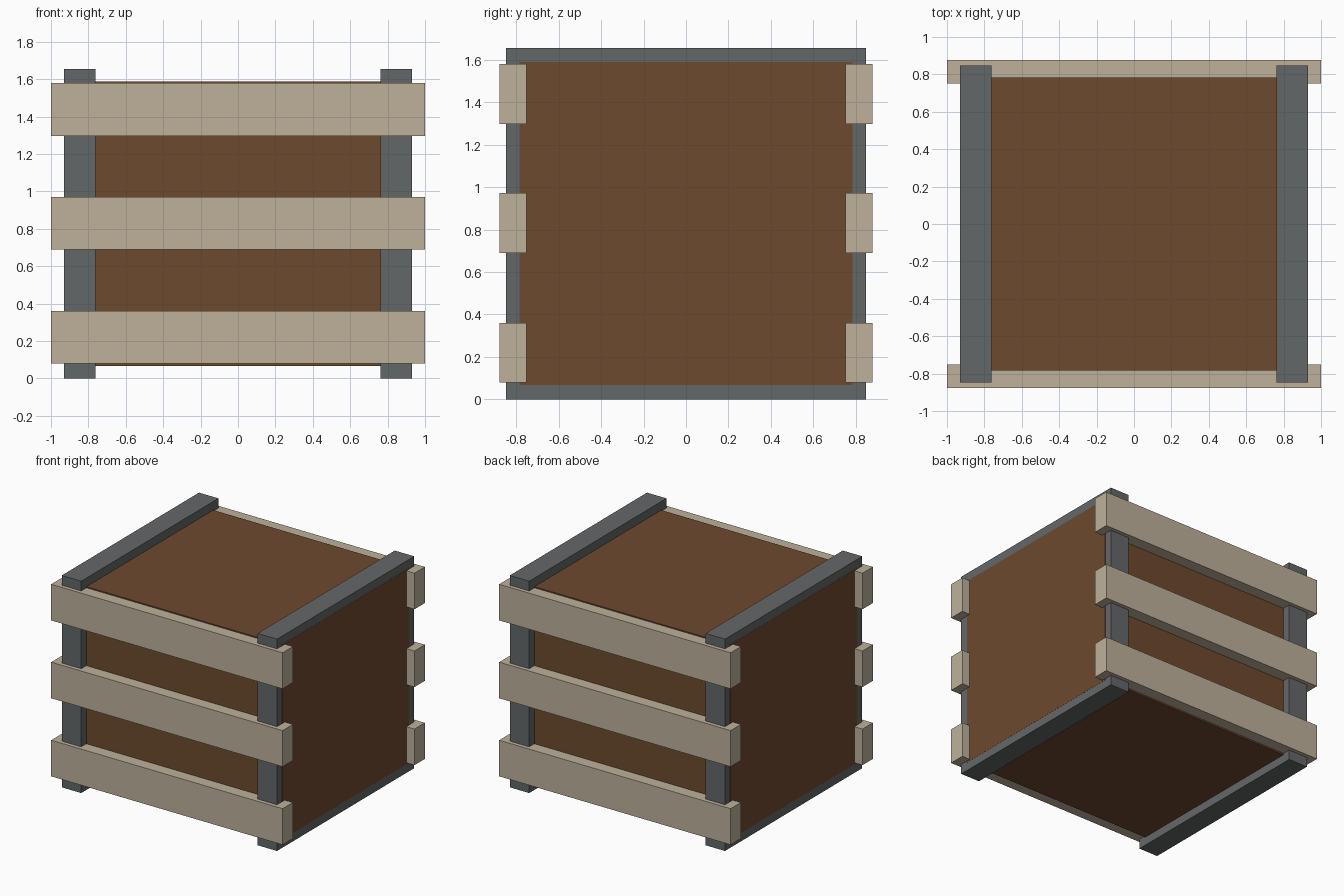
import bpy

if "Cube" in bpy.data.objects:
    bpy.data.objects.remove(bpy.data.objects["Cube"])


def material(name, rgb):
    m = bpy.data.materials.new(name)
    m.diffuse_color = (*rgb, 1.0)
    m.use_nodes = True
    m.node_tree.nodes["Principled BSDF"].inputs["Base Color"].default_value = m.diffuse_color
    return m


brown = material("dark brown wood", (0.153, 0.067, 0.027))
grey = material("grey frame", (0.127, 0.136, 0.138))
beige = material("pale beige wood", (0.509, 0.440, 0.323))


def box(name, lo, hi, mat):
    """Axis-aligned box between two corners."""
    bpy.ops.mesh.primitive_cube_add(
        size=1, location=[(a + b) / 2 for a, b in zip(lo, hi)])
    ob = bpy.context.object
    ob.name = name
    ob.scale = [b - a for a, b in zip(lo, hi)]
    bpy.ops.object.transform_apply(location=False, rotation=False, scale=True)
    ob.data.materials.append(mat)
    return ob


# Crate body, a hair proud of the end frames so its sides show brown
box("crate_body", (-0.931, -0.783, 0.067), (0.931, 0.783, 1.588), brown)

# End frames wrapping the body left and right
for side, x0, x1 in (("left", -0.93, -0.762), ("right", 0.762, 0.93)):
    box(side + "_frame", (x0, -0.847, 0), (x1, 0.847, 1.655), grey)

# Three horizontal slats on the front and the back
for face, y0, y1 in (("front", -0.878, -0.75), ("back", 0.75, 0.878)):
    for level, z in (("lower", 0.22), ("middle", 0.83), ("upper", 1.438)):
        box(f"{face}_{level}_slat", (-1, y0, z - 0.141), (1, y1, z + 0.141), beige)
